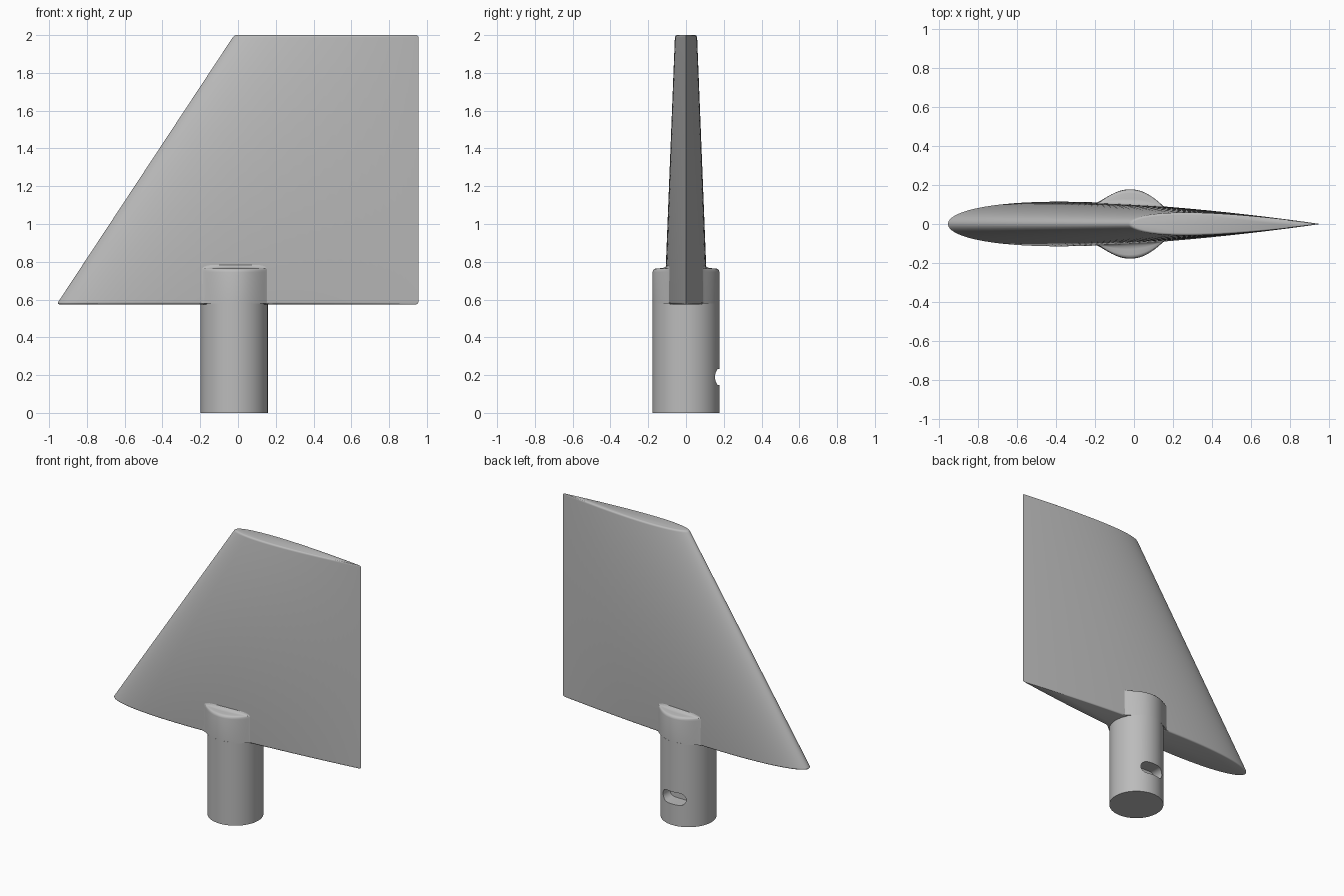
import bpy, bmesh, math

cube = bpy.data.objects.get("Cube")
if cube:
    bpy.data.objects.remove(cube, do_unlink=True)

grey = bpy.data.materials.new("plain grey")
grey.use_nodes = True
colour = (0.5, 0.5, 0.5, 1)
grey.diffuse_color = colour
grey.node_tree.nodes["Principled BSDF"].inputs["Base Color"].default_value = colour

ROOT, TIP, TRAIL = 0.575, 2.0, 0.955
CX, R = -0.02, 0.178


def lead(z):
    """Swept leading edge position at height z."""
    return -0.96 + 0.94 * (z - ROOT) / (TIP - ROOT)


def foil(t):
    """Symmetric aerofoil half thickness for a unit chord."""
    t = min(max(t, 0), 1)
    return 0.6 * (0.2969 * math.sqrt(t) - 0.126 * t - 0.3516 * t**2
                  + 0.2843 * t**3 - 0.1036 * t**4)


def fin_y(x, z):
    chord = TRAIL - lead(z)
    return chord * foil((x - lead(z)) / chord)


def finish(name, bm, angle=40):
    bmesh.ops.recalc_face_normals(bm, faces=bm.faces)
    mesh = bpy.data.meshes.new(name)
    bm.to_mesh(mesh)
    bm.free()
    obj = bpy.data.objects.new(name, mesh)
    bpy.context.collection.objects.link(obj)
    mesh.materials.append(grey)
    smooth(obj, angle)
    return obj


def smooth(obj, angle=40):
    bpy.ops.object.select_all(action='DESELECT')
    obj.select_set(True)
    bpy.context.view_layer.objects.active = obj
    bpy.ops.object.shade_smooth_by_angle(angle=math.radians(angle))


def loft(name, rings, angle=40):
    """Skin closed rings of equal length and cap both ends."""
    bm = bmesh.new()
    loops = [[bm.verts.new(p) for p in ring] for ring in rings]
    n = len(loops[0])
    for a, b in zip(loops, loops[1:]):
        for i in range(n):
            j = (i + 1) % n
            bm.faces.new((a[i], a[j], b[j], b[i]))
    bm.faces.new(loops[0][::-1])
    bm.faces.new(loops[-1])
    return finish(name, bm, angle)


# Swept fin with softly rounded root and tip edges
def fin_ring(z, inset, n=40):
    x0, x1 = lead(z) + inset, TRAIL - inset
    chord = TRAIL - lead(z)
    squeeze = 1 - inset / (0.06 * chord)
    ts = [(1 - math.cos(math.pi * i / n)) / 2 for i in range(n + 1)]
    upper = [(x0 + (x1 - x0) * t, chord * foil(t) * squeeze, z) for t in ts]
    return upper + [(x, -y, z) for x, y, z in upper[-2:0:-1]]


E = 0.012
arc = [(E * (1 - math.sin(a)), E * (1 - math.cos(a)))
       for a in (math.pi / 2 * i / 4 for i in range(5))]
rings = [fin_ring(ROOT + dz, e) for e, dz in arc]
rings += [fin_ring(TIP - dz, e) for e, dz in reversed(arc)]
loft("fin", [r for r in rings])

# Collar that blends the shaft into both sides of the fin
BLEND = 0.07


def bulge(x, z):
    base = fin_y(x, z)
    d = R * R - (x - CX) ** 2
    shaft_y = math.sqrt(d) if d > 0 else 0
    h = max(BLEND - abs(shaft_y - base), 0) / BLEND
    return max(shaft_y, base) + h * h * BLEND / 4 - base


def collar_ring(z, k, n=56):
    xs = [CX - (R + 0.005) * math.cos(math.pi * i / n) for i in range(n + 1)]
    upper = [(x, fin_y(x, z) + k * bulge(x, z) - 0.001, z) for x in xs]
    return upper + [(x, -y, z) for x, y, z in upper[::-1]]


steps = [(0.578, 1), (0.745, 1), (0.755, 0.97), (0.762, 0.88), (0.765, 0.75),
         (0.766, 0.4), (0.769, 0.22), (0.776, 0.08), (0.788, -0.02)]
loft("collar", [collar_ring(z, k) for z, k in steps], 50)

# Round shaft
N = 72
circle = [(CX + R * math.cos(2 * math.pi * i / N), R * math.sin(2 * math.pi * i / N))
          for i in range(N)]
shaft = loft("shaft", [[(x, y, z) for x, y in circle] for z in (0, 0.585)])

# Rounded slot cut into the back of the shaft
HALF, RAD, SLOT_Z = 0.09, 0.043, 0.19
outline = []
for side in (1, -1):
    for i in range(13):
        a = math.pi * (i / 12 - 0.5) + (0 if side > 0 else math.pi)
        outline.append((CX + side * (HALF - RAD) + RAD * math.cos(a),
                        SLOT_Z + RAD * math.sin(a)))
cutter = loft("slot_cutter", [[(x, y, z) for x, z in outline] for y in (0.08, 0.3)])
cutter.hide_render = True
cut = shaft.modifiers.new("slot", 'BOOLEAN')
cut.operation, cut.solver, cut.object = 'DIFFERENCE', 'EXACT', cutter
bpy.context.view_layer.objects.active = shaft
bpy.ops.object.modifier_apply(modifier=cut.name)
bpy.data.objects.remove(cutter, do_unlink=True)
smooth(shaft)
